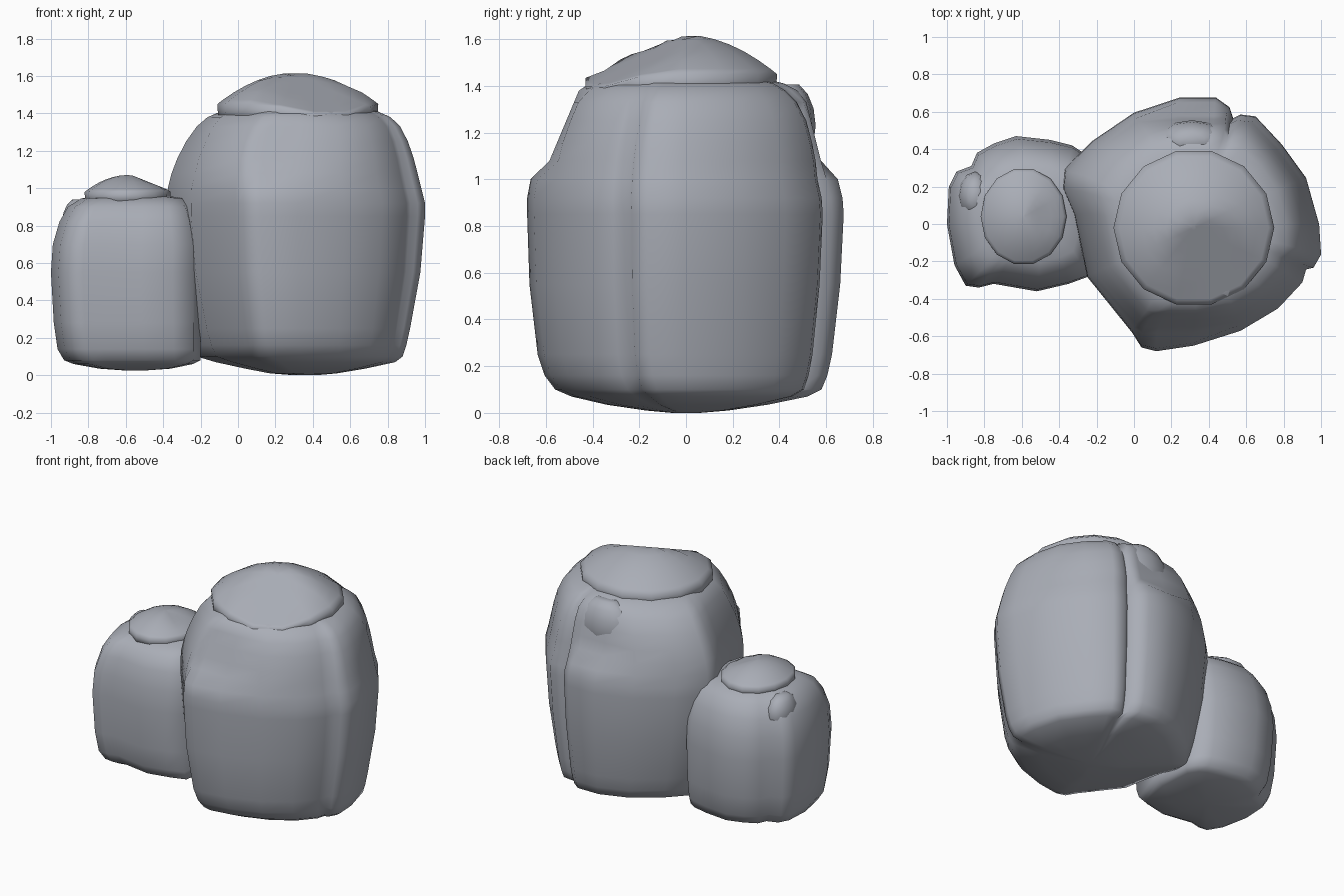
import bpy, bmesh, math

if "Cube" in bpy.data.objects:
    bpy.data.objects.remove(bpy.data.objects["Cube"])

# Blue-grey stone
stone = bpy.data.materials.new("stone")
stone.diffuse_color = (0.40, 0.42, 0.47, 1)
stone.use_nodes = True
stone.node_tree.nodes["Principled BSDF"].inputs["Base Color"].default_value = stone.diffuse_color


def finish(name, verts, faces, angle):
    me = bpy.data.meshes.new(name)
    me.from_pydata(verts, [], faces)
    bm = bmesh.new()
    bm.from_mesh(me)
    bmesh.ops.recalc_face_normals(bm, faces=bm.faces)
    bm.to_mesh(me)
    bm.free()
    me.materials.append(stone)
    ob = bpy.data.objects.new(name, me)
    bpy.context.collection.objects.link(ob)
    bpy.ops.object.select_all(action='DESELECT')
    ob.select_set(True)
    bpy.context.view_layer.objects.active = ob
    bpy.ops.object.shade_smooth_by_angle(angle=math.radians(angle))
    return ob


def skin(name, rings, angle=75):
    """Bridge equal-length rings and close both ends."""
    n = len(rings[0])
    verts = [v for r in rings for v in r]
    faces = [(k * n + i, k * n + (i + 1) % n, (k + 1) * n + (i + 1) % n, (k + 1) * n + i)
             for k in range(len(rings) - 1) for i in range(n)]
    faces += [tuple(range(n))[::-1], tuple(range(len(verts) - n, len(verts)))]
    return finish(name, verts, faces, angle)


def boulder(name, outline, levels, cut=lambda y, z: y):
    """Fit a plan outline to the box of each level: z, x0, x1, y0, y1, roundness."""
    xs, ys = zip(*outline)
    norm = [(2 * (x - min(xs)) / (max(xs) - min(xs)) - 1,
             2 * (y - min(ys)) / (max(ys) - min(ys)) - 1) for x, y in outline]
    rings = []
    for z, x0, x1, y0, y1, t in levels:
        ring = []
        for u, v in norm:
            k = (1 - t) + t / math.hypot(u, v)
            ring.append(((x0 + x1) / 2 + u * k * (x1 - x0) / 2,
                         cut((y0 + y1) / 2 + v * k * (y1 - y0) / 2, z), z))
        rings.append(ring)
    return skin(name, rings)


def cap(name, c, rx, ry, top, drop, base, ridge, normal, slope, n=14):
    """Low dome cut by one sloping plane that starts at a ridge line."""
    rings = []
    for r in (0.99, 1.0, 0.93, 0.8, 0.65, 0.5, 0.35, 0.2, 0.03):
        ring = []
        for i in range(n):
            a = 2 * math.pi * i / n
            x, y = c[0] + rx * r * math.cos(a), c[1] + ry * r * math.sin(a)
            d = (x - ridge[0]) * normal[0] + (y - ridge[1]) * normal[1]
            z = min(top - drop * r * r, top - slope * d)
            ring.append((x, y, base if not rings else z))
        rings.append(ring)
    return skin(name, rings, 100)


def chip(name, loc, size):
    """Small rounded lump set into the rock face."""
    rings = []
    for j in range(1, 8):
        p = math.pi * (j / 8 - 0.5)
        rings.append([(loc[0] + size[0] * math.cos(p) * math.cos(a),
                       loc[1] + size[1] * math.cos(p) * math.sin(a),
                       loc[2] + size[2] * math.sin(p))
                      for a in (math.pi * i / 6 for i in range(12))])
    return skin(name, rings)


def facets(y, z):
    """Sloping facets on the upper front and upper back of the large boulder."""
    if z < 1.04:
        return y
    return min(max(y, -.58 + .42 * (z - 1.09)), .58 - .25 * (z - 1.07))


# Large boulder
boulder("large_boulder",
        [(-.25, -.28), (-.01, -.58), (.04, -.66), (.12, -.68), (.32, -.65), (.57, -.57),
         (.77, -.45), (.9, -.31), (.92, -.24), (.96, -.23), (1, -.16), (.99, 0),
         (.92, .25), (.79, .43), (.65, .58), (.57, .59), (.53, .57), (.51, .63),
         (.44, .68), (.24, .68), (0, .6), (-.22, .45), (-.37, .3), (-.38, .2), (-.32, .06)],
        [(0, .3, .42, -.06, .06, 0), (.01, .17, .53, -.17, .18, 0),
         (.035, .04, .68, -.34, .35, 0), (.07, -.12, .84, -.49, .52, 0),
         (.1, -.22, .88, -.56, .58, 0), (.16, -.25, .9, -.605, .605, 0),
         (.25, -.28, .92, -.635, .625, 0), (.55, -.35, .975, -.67, .66, 0),
         (.85, -.38, 1, -.68, .675, 0), (.92, -.38, 1, -.68, .67, 0),
         (1, -.375, .98, -.665, .65, 0), (1.08, -.355, .96, -.65, .64, 0),
         (1.16, -.325, .94, -.625, .62, .04), (1.25, -.28, .91, -.585, .59, .1),
         (1.33, -.225, .87, -.54, .54, .2), (1.38, -.17, .82, -.48, .48, .35),
         (1.41, -.1, .75, -.42, .42, .5),
         (1.425, -.03, .68, -.36, .36, .7), (1.43, .15, .5, -.18, .2, .8)], facets)
cap("large_boulder_cap", (.32, -.02), .43, .42, 1.62, .17, 1.36,
    (.31, .035), (.41, -.91), .48)
chip("large_boulder_chip", (.31, .44, 1.23), (.2, .115, .19))

# Small boulder
boulder("small_boulder",
        [(-1, 0), (-.96, -.22), (-.9, -.33), (-.83, -.34), (-.75, -.32), (-.52, -.36),
         (-.35, -.32), (-.24, -.28), (-.2, 0), (-.22, .3), (-.27, .38), (-.33, .42),
         (-.45, .45), (-.63, .47), (-.75, .43), (-.84, .38), (-.87, .31), (-.95, .28),
         (-.99, .2)],
        [(.025, -.6, -.5, 0, .1, 0), (.035, -.74, -.36, -.13, .22, 0),
         (.06, -.88, -.24, -.26, .35, 0), (.08, -.93, -.2, -.3, .4, 0),
         (.14, -.965, -.2, -.33, .43, 0), (.28, -.985, -.2, -.35, .455, 0),
         (.55, -1, -.2, -.36, .47, 0), (.7, -.99, -.2, -.35, .455, 0),
         (.82, -.955, -.22, -.32, .42, .05), (.9, -.91, -.24, -.28, .37, .15),
         (.945, -.84, -.28, -.21, .31, .4), (.965, -.7, -.42, -.08, .18, .8)])
cap("small_boulder_cap", (-.59, .04), .23, .26, 1.07, .09, .92,
    (-.57, .04), (1, 0), .4)
chip("small_boulder_chip", (-.85, .15, .82), (.09, .13, .13))
